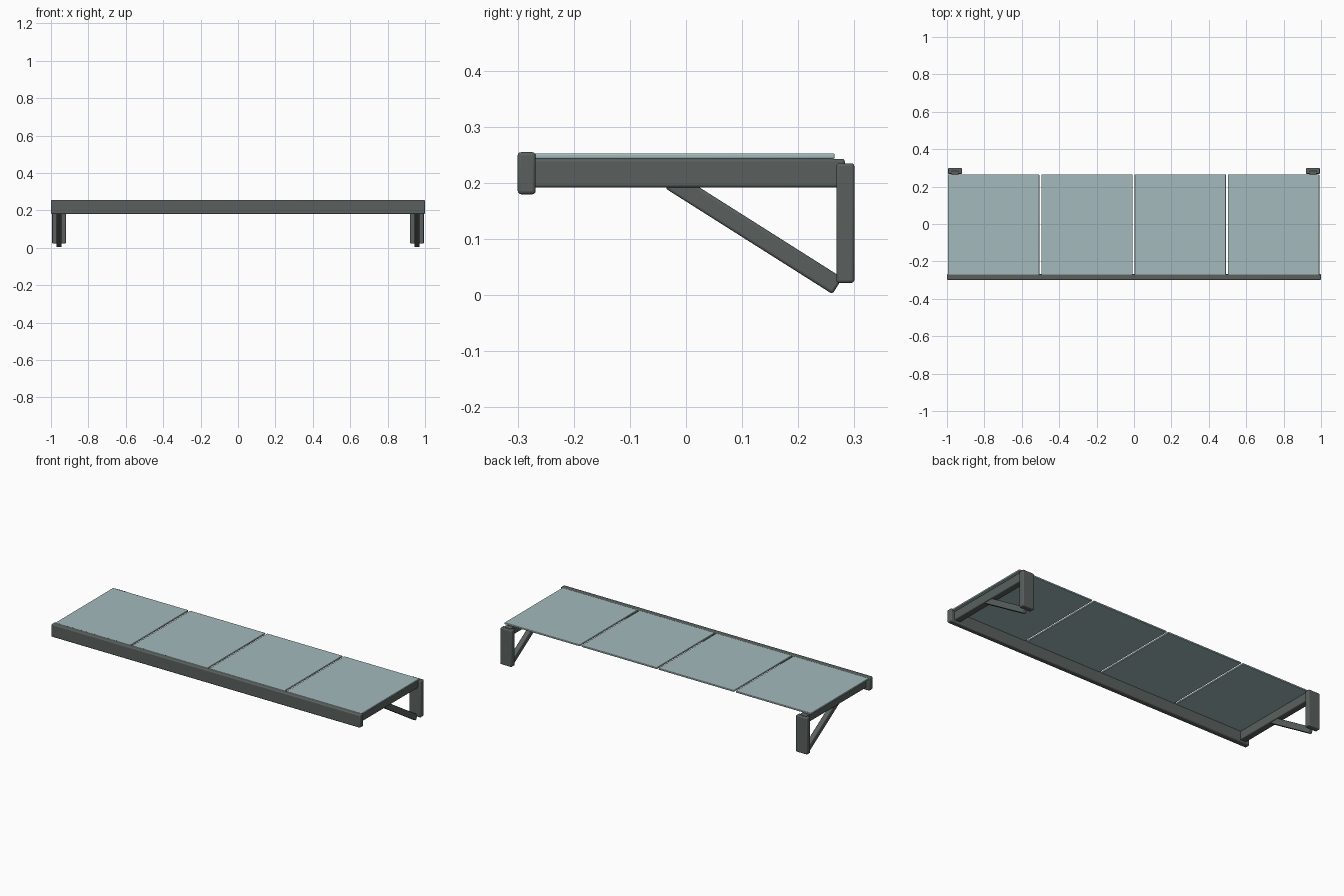
import bpy
import math

if "Cube" in bpy.data.objects:
    bpy.data.objects.remove(bpy.data.objects["Cube"])


def material(name, rgb):
    m = bpy.data.materials.new(name)
    m.diffuse_color = (*rgb, 1.0)
    m.use_nodes = True
    m.node_tree.nodes["Principled BSDF"].inputs["Base Color"].default_value = m.diffuse_color
    return m


FRAME = material("dark_grey_metal", (0.10, 0.118, 0.113))
GLASS = material("pale_blue_glass", (0.37, 0.49, 0.50))


def bar(name, lo, hi, mat, bevel, tilt=0.0):
    """Rounded box between two corners, optionally tilted about x."""
    size = [b - a for a, b in zip(lo, hi)]
    centre = [(a + b) / 2 for a, b in zip(lo, hi)]
    bpy.ops.mesh.primitive_cube_add(size=1, location=centre)
    ob = bpy.context.object
    ob.name = name
    ob.scale = size
    bpy.ops.object.transform_apply(location=False, rotation=False, scale=True)
    ob.rotation_euler.x = tilt
    ob.data.materials.append(mat)
    mod = ob.modifiers.new("rounded_edges", "BEVEL")
    mod.width = bevel
    mod.segments = 3
    bpy.ops.object.shade_smooth_by_angle(angle=math.radians(35))
    return ob


# Front beam
bar("front_beam", (-1, -0.30, 0.18), (1, -0.268, 0.255), FRAME, 0.006)

# Roof panels with narrow gaps between them
for i in range(4):
    x = -0.9945 + i * 0.499
    bar(f"glass_panel_{i + 1}", (x, -0.275, 0.243), (x + 0.488, 0.265, 0.253),
        GLASS, 0.003)

# Side brackets: rafter, wall post and diagonal brace
y0, z0, y1, z1 = -0.028, 0.205, 0.270, 0.0165
length = math.hypot(y1 - y0, z1 - z0)
cy, cz = (y0 + y1) / 2, (z0 + z1) / 2
for side, label in ((-1, "left"), (1, "right")):
    x = side * 0.957
    bar(f"{label}_rafter", (x - 0.02, -0.275, 0.192), (x + 0.02, 0.283, 0.243),
        FRAME, 0.005)
    bar(f"{label}_wall_post", (x - 0.037, 0.268, 0.022), (x + 0.037, 0.30, 0.235),
        FRAME, 0.005)
    bar(f"{label}_brace", (x - 0.014, cy - length / 2, cz - 0.017),
        (x + 0.014, cy + length / 2, cz + 0.017), FRAME, 0.005,
        math.atan2(z1 - z0, y1 - y0))
